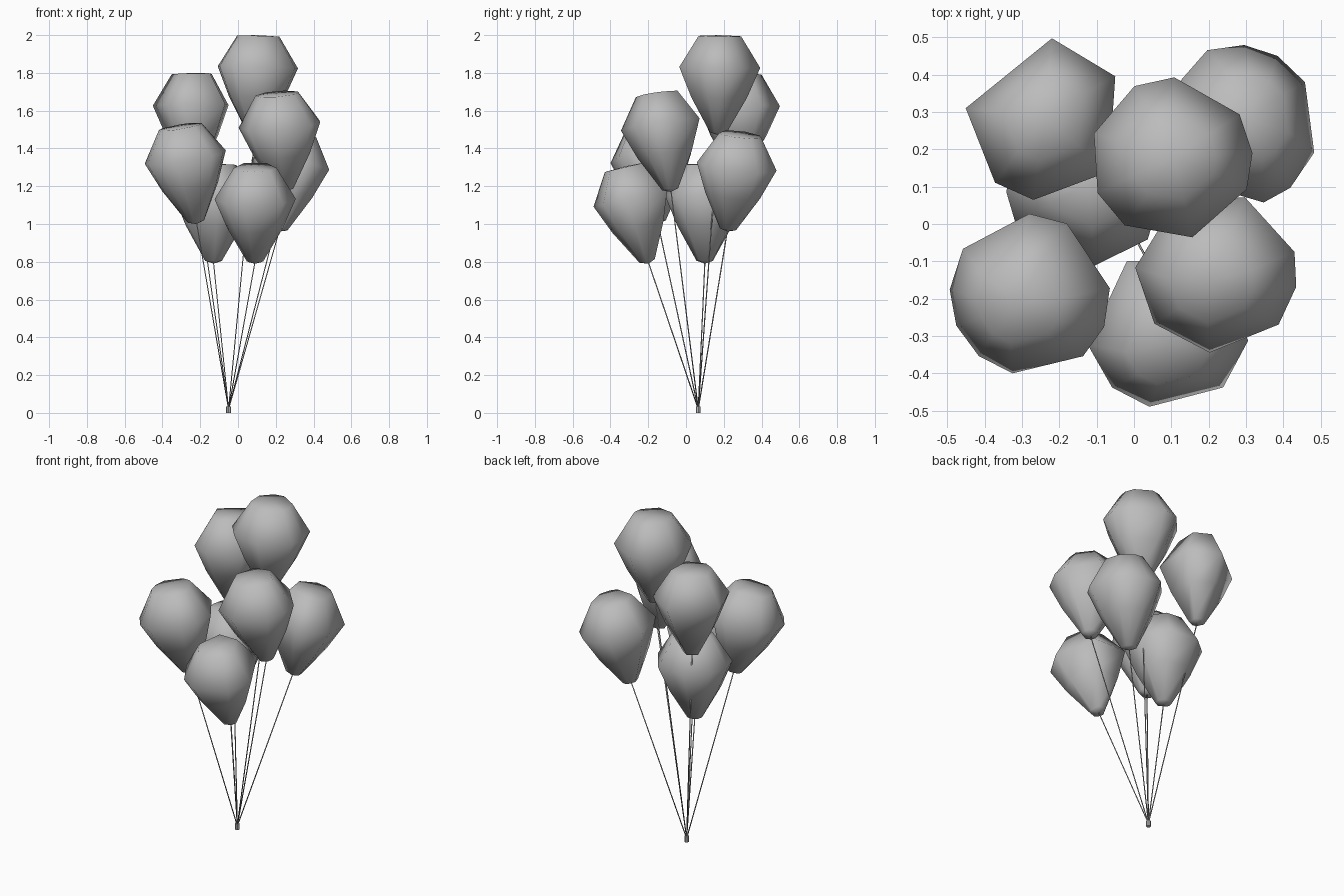
import bpy
import bmesh
from math import radians, cos, sin
from mathutils import Vector

# Remove the default cube
cube = bpy.data.objects.get("Cube")
if cube:
    bpy.data.objects.remove(cube, do_unlink=True)


def make_material(name, colour):
    mat = bpy.data.materials.new(name)
    mat.use_nodes = True
    mat.diffuse_color = colour
    mat.node_tree.nodes["Principled BSDF"].inputs["Base Color"].default_value = colour
    return mat


grey = make_material("plain_grey", (0.5, 0.5, 0.5, 1))


def finish(bm, name, smooth):
    """Turn a bmesh into a named object with outward normals."""
    bmesh.ops.recalc_face_normals(bm, faces=bm.faces)
    mesh = bpy.data.meshes.new(name)
    for face in bm.faces:
        face.smooth = smooth
    bm.to_mesh(mesh)
    bm.free()
    mesh.materials.append(grey)
    obj = bpy.data.objects.new(name, mesh)
    bpy.context.collection.objects.link(obj)
    return obj


# Balloon outline as (height above the neck, radius)
PROFILE = [(0.015, 0.045), (0.2, 0.15), (0.36, 0.218), (0.525, 0.115)]
WIDEST = 0.36
TOP = 0.53


def balloon(name, neck, centre, corners):
    """Lathe the profile through uneven corner angles, leaning from neck to centre."""
    neck = Vector(neck)
    axis = Vector((centre[0], centre[1], neck.z + WIDEST)) - neck
    turn = Vector((0, 0, 1)).rotation_difference(axis.normalized())
    corners = sorted(corners)
    bm = bmesh.new()

    def vert(x, y, z):
        return bm.verts.new(neck + turn @ Vector((x, y, z)))

    rings = []
    for height, radius in PROFILE:
        rings.append([vert(radius * cos(radians(a)), radius * sin(radians(a)), height)
                      for a in corners])
    count = len(corners)
    low, high = vert(0, 0, 0), vert(0, 0, TOP)
    for i in range(count):
        j = (i + 1) % count
        bm.faces.new((low, rings[0][j], rings[0][i]))
        bm.faces.new((high, rings[-1][i], rings[-1][j]))
        for below, above in zip(rings, rings[1:]):
            bm.faces.new((below[i], below[j], above[j], above[i]))
    return finish(bm, name, True)


def rod(name, start, end, radius, sides, smooth):
    """Straight cylinder between two points."""
    start, end = Vector(start), Vector(end)
    bm = bmesh.new()
    bmesh.ops.create_cone(bm, cap_ends=True, segments=sides, radius1=radius,
                          radius2=radius, depth=(end - start).length)
    turn = Vector((0, 0, 1)).rotation_difference((end - start).normalized())
    for v in bm.verts:
        v.co = (start + end) / 2 + turn @ v.co
    return finish(bm, name, smooth)


# Each balloon: neck position, centre at the widest point, corner angles
BALLOONS = {
    "top": ((0.09, 0.17, 1.47), (0.1, 0.175),
            (4, 33, 88, 117, 162, 205, 235, 285, 338)),
    "back_right": ((-0.23, 0.27, 1.27), (-0.235, 0.28),
                   (32, 86, 172, 231, 261, 320)),
    "front": ((0.09, -0.2, 0.79), (0.09, -0.285),
              (60, 120, 191, 227, 257, 313, 352)),
    "front_right": ((-0.22, -0.15, 1), (-0.28, -0.19),
                    (5, 62, 90, 146, 177, 203, 230, 257, 311, 337)),
    "front_left": ((0.25, -0.08, 1.17), (0.22, -0.13),
                   (15, 69, 120, 177, 220, 265, 320, 350)),
    "back_left": ((0.22, 0.22, 0.96), (0.28, 0.265),
                  (33, 60, 85, 112, 165, 220, 288, 310, 341)),
    "low": ((-0.13, 0.1, 0.79), (-0.125, 0.105),
            (10, 60, 110, 150, 185, 208, 275, 318)),
}

GATHER = Vector((-0.05, 0.065, 0))
TIE = GATHER + Vector((0, 0, 0.035))

# Tie holding all strings together
rod("string_tie", GATHER, TIE, 0.013, 8, False)

# Balloons and their strings
for label, (neck, centre, corners) in BALLOONS.items():
    balloon(label + "_balloon", neck, centre, corners)
    neck_inside = Vector(neck) + Vector((0, 0, 0.01))
    rod(label + "_string", GATHER + Vector((0, 0, 0.02)), neck_inside, 0.003, 6, True)
